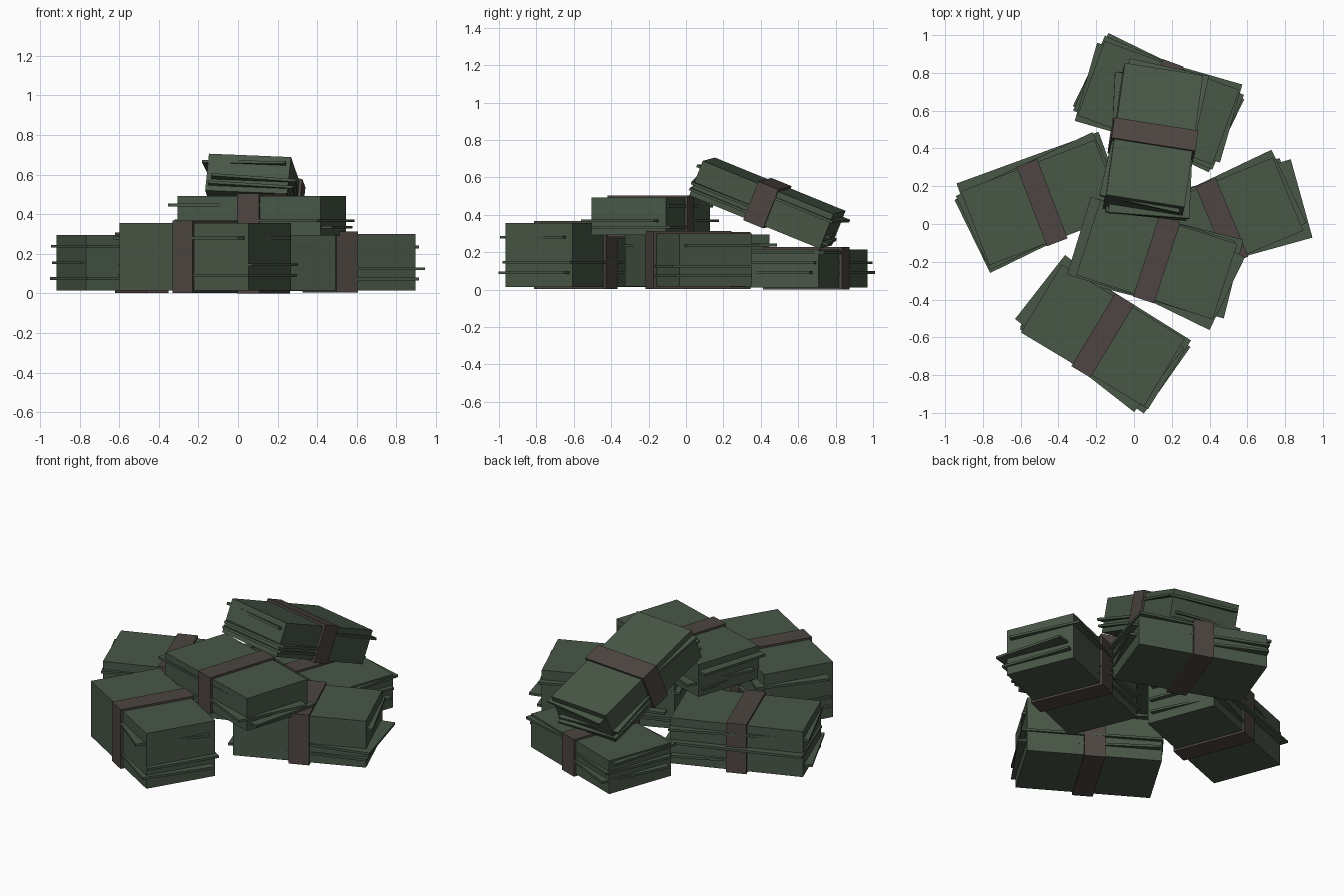
import bpy
from math import radians
from mathutils import Matrix, Euler, Vector

if "Cube" in bpy.data.objects:
    bpy.data.objects.remove(bpy.data.objects["Cube"])


def material(name, color):
    m = bpy.data.materials.new(name)
    m.diffuse_color = color
    m.use_nodes = True
    m.node_tree.nodes["Principled BSDF"].inputs["Base Color"].default_value = m.diffuse_color
    return m


PAPER = material("paper_green", (0.065, 0.095, 0.062, 1))
BAND = material("band_brown", (0.075, 0.06, 0.054, 1))


def box(name, size, matrix, mat):
    bpy.ops.mesh.primitive_cube_add(size=1)
    ob = bpy.context.object
    ob.name = name
    ob.data.transform(Matrix.Diagonal((*size, 1)))
    ob.matrix_world = matrix
    ob.data.materials.append(mat)
    return ob


def bundle(name, center, height, rot, sheets):
    """Block of notes, paper band and a few crooked notes sticking out."""
    frame = Matrix.Translation(center) @ Euler([radians(a) for a in rot]).to_matrix().to_4x4()
    box(name + "_block", (0.76, 0.42, height), frame, PAPER)
    box(name + "_band", (0.117, 0.45, height + 0.024), frame, BAND)
    for i, (z, turn, dx, dy) in enumerate(sheets):
        local = Matrix.Translation(Vector((dx, dy, z))) @ Matrix.Rotation(radians(turn), 4, 'Z')
        box(f"{name}_loose_note_{i + 1}", (0.80, 0.43, 0.014), frame @ local, PAPER)


# Bundles lying on the ground
bundle("front_bundle", (-0.165, -0.59, 0.185), 0.34, (0, 0, -31),
       [(0.095, -7, -0.02, 0.0), (-0.04, -1, 0.01, 0.01), (-0.095, -4, 0.015, 0.0)])
bundle("left_bundle", (-0.487, 0.113, 0.155), 0.28, (0, 0, 21),
       [(0.083, 4, 0.0, 0.01), (0.0, -1, 0.01, 0.035), (-0.08, 5, -0.01, 0.0)])
bundle("right_bundle", (0.465, 0.013, 0.158), 0.285, (0, 0, 22.5),
       [(0.077, 3, 0.0, 0.015), (-0.033, -7, 0.04, 0.0), (-0.085, -3, 0.0, 0.0)])
bundle("back_bundle", (0.13, 0.642, 0.113), 0.204, (0, 0, -20),
       [(0.085, 4, 0.0, 0.0), (0.03, -3, 0.0, 0.0), (-0.022, -6, 0.0, 0.0)])

# Bundle resting on top of the ground layer
bundle("upper_bundle", (0.12, -0.188, 0.392), 0.20, (0, 0, -18),
       [(0.055, 1, -0.03, 0.0), (-0.025, -8, 0.015, 0.0), (-0.058, 4, 0.02, 0.0)])

# Bundle leaning across the top of the pile
bundle("leaning_bundle", (0.1, 0.435, 0.462), 0.20, (2.5, 22, 82),
       [(0.06, -4, 0.01, 0.0), (-0.03, 5, -0.01, 0.0), (-0.065, 3, 0.0, 0.0)])
